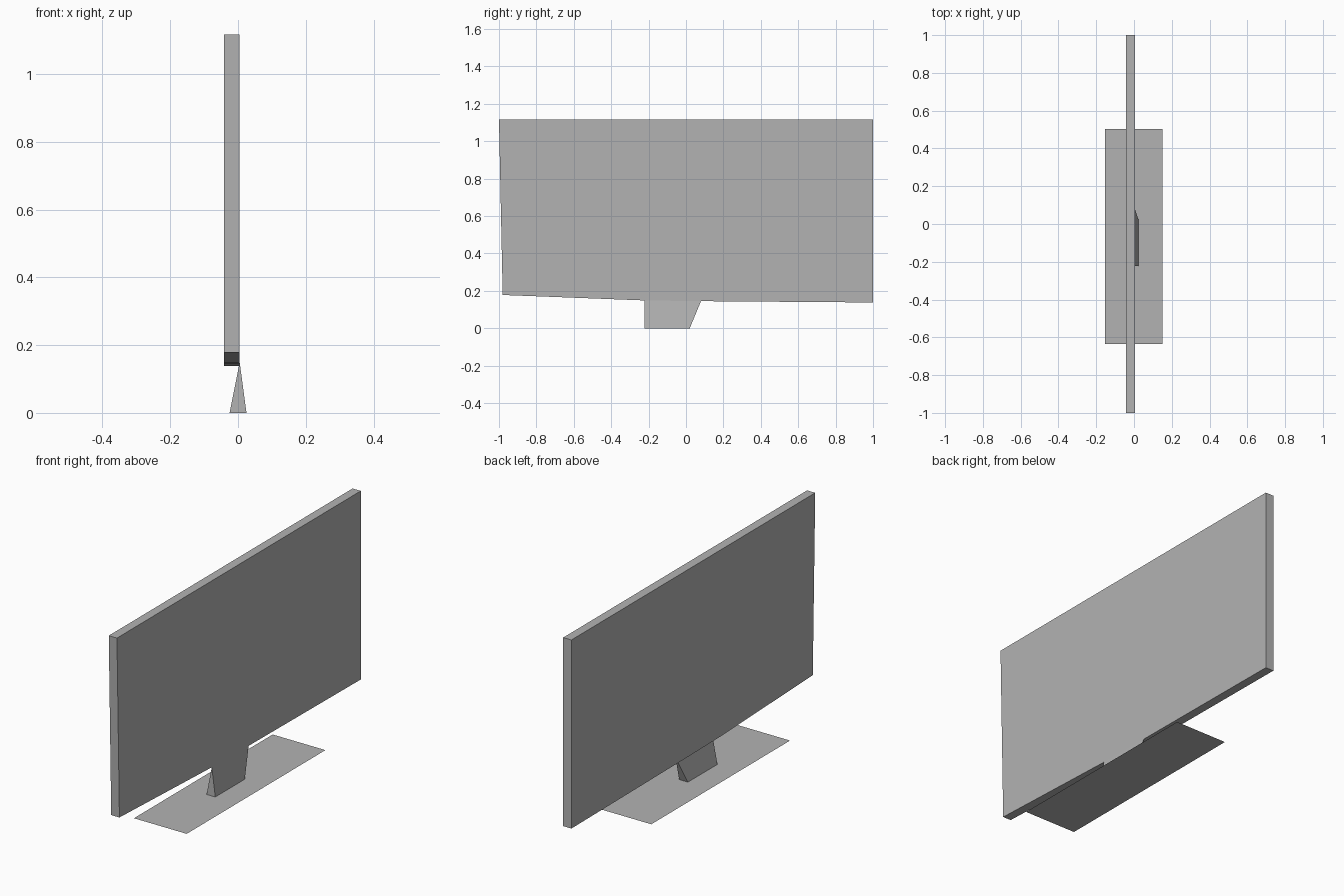
import bpy

cube = bpy.data.objects.get("Cube")
if cube:
    bpy.data.objects.remove(cube, do_unlink=True)

grey = bpy.data.materials.new("plain grey")
grey.use_nodes = True
colour = (0.45, 0.45, 0.45, 1)
grey.diffuse_color = colour
grey.node_tree.nodes["Principled BSDF"].inputs["Base Color"].default_value = colour


def add_part(name, verts, faces):
    mesh = bpy.data.meshes.new(name)
    mesh.from_pydata(verts, [], faces)
    mesh.materials.append(grey)
    mesh.update()
    part = bpy.data.objects.new(name, mesh)
    bpy.context.collection.objects.link(part)
    return part


def add_slab(name, outline, x_back, x_front):
    """Extrude a (y, z) outline, counter-clockwise seen from +x, along x."""
    n = len(outline)
    verts = [(x, y, z) for x in (x_back, x_front) for y, z in outline]
    faces = [tuple(reversed(range(n))), tuple(range(n, 2 * n))]
    faces += [(i, (i + 1) % n, n + (i + 1) % n, n + i) for i in range(n)]
    return add_part(name, verts, faces)


# Thin screen with a slightly crooked lower edge
add_slab("screen_panel",
         [(-0.98, 0.178), (-0.225, 0.149), (0.08, 0.145),
          (1.0, 0.138), (1.0, 1.117), (-1.0, 1.117)],
         -0.042, 0.005)

# Wedge neck: rectangular foot rising to a single ridge
add_part("stand_neck",
         [(-0.025, -0.222, 0), (0.025, -0.222, 0),
          (0.025, 0.02, 0), (-0.025, 0.02, 0),
          (0.005, -0.222, 0.149), (0.005, 0.08, 0.145)],
         [(3, 2, 1, 0), (0, 1, 4), (1, 2, 5, 4), (2, 3, 5), (3, 0, 4, 5)])

# Flat sheet on the ground
add_part("stand_base",
         [(-0.153, -0.635, 0), (0.15, -0.635, 0),
          (0.15, 0.503, 0), (-0.153, 0.503, 0)],
         [(0, 1, 2, 3)])
